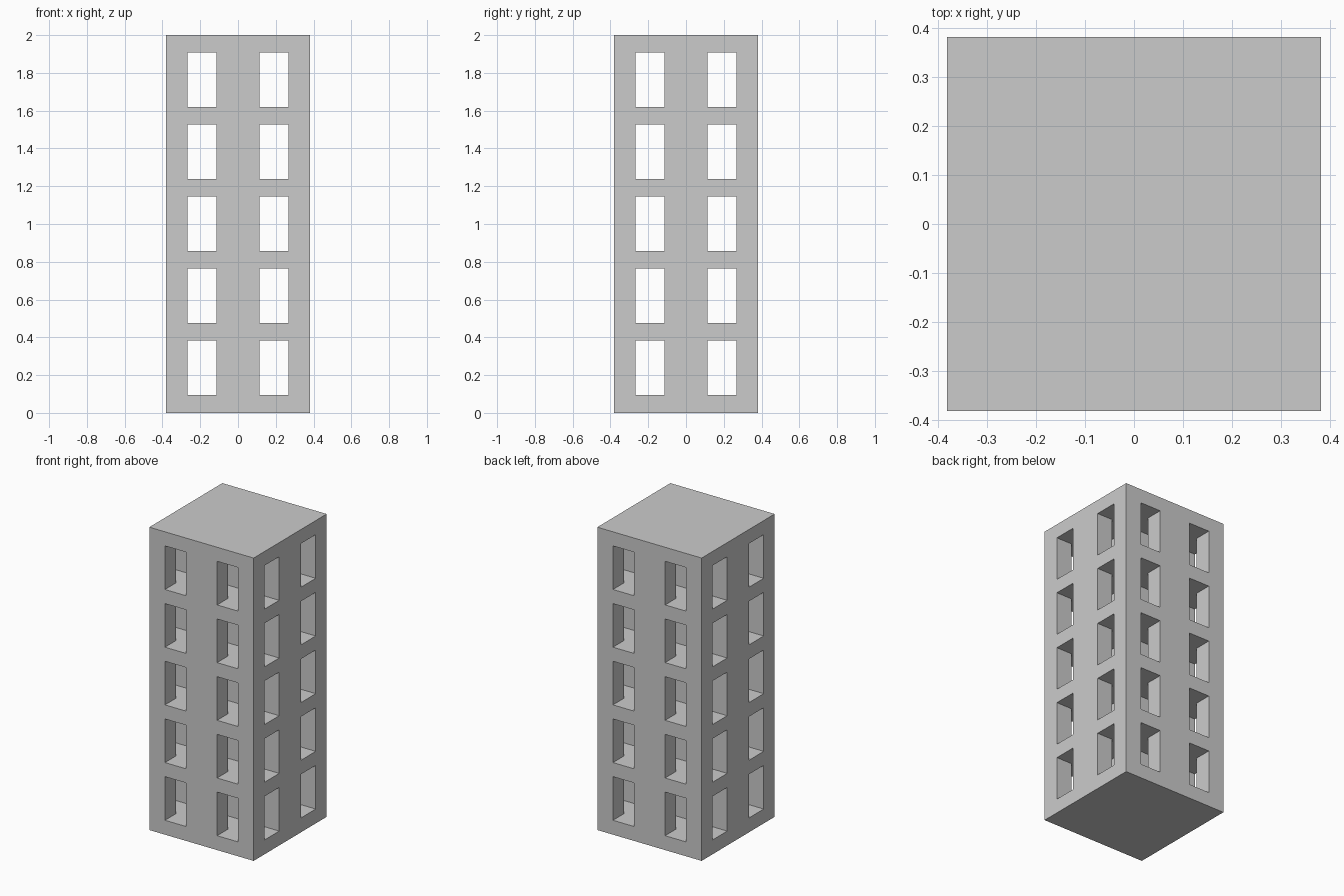
import bpy, bmesh

if "Cube" in bpy.data.objects:
    bpy.data.objects.remove(bpy.data.objects["Cube"])

BAY = 0.381                     # bay width and storey height
HALF = BAY                      # half the tower width
A, B = 0.3 * BAY, 0.7 * BAY     # window edges measured from the centre
SILL, OPENING, FLOORS = 0.095, 0.288, 5


def make_object(name, bm):
    bmesh.ops.recalc_face_normals(bm, faces=bm.faces)
    mesh = bpy.data.meshes.new(name)
    bm.to_mesh(mesh)
    bm.free()
    obj = bpy.data.objects.new(name, mesh)
    bpy.context.collection.objects.link(obj)
    return obj


# Solid tower block
bm = bmesh.new()
bmesh.ops.create_cube(bm, size=1)
for v in bm.verts:
    v.co = (v.co.x * 2 * HALF, v.co.y * 2 * HALF, (v.co.z + 0.5) * 2)
tower = make_object("tower_block", bm)

# One storey of crossing window tunnels: a hash-shaped profile, extruded up
bm = bmesh.new()
lines = [-0.5, -B, -A, A, B, 0.5]
grid = [[bm.verts.new((x, y, SILL)) for y in lines] for x in lines]
for i in range(5):
    for j in range(5):
        if i in (1, 3) or j in (1, 3):
            bm.faces.new((grid[i][j], grid[i + 1][j],
                          grid[i + 1][j + 1], grid[i][j + 1]))
bmesh.ops.delete(bm, geom=[v for v in bm.verts if not v.link_faces], context='VERTS')
new = bmesh.ops.extrude_face_region(bm, geom=bm.faces[:])["geom"]
bmesh.ops.translate(bm, vec=(0, 0, OPENING),
                    verts=[g for g in new if isinstance(g, bmesh.types.BMVert)])
cutter = make_object("window_cutter", bm)
cutter.hide_render = True
cutter.display_type = 'WIRE'

# Repeat the tunnels on every storey
array = cutter.modifiers.new("storeys", 'ARRAY')
array.count = FLOORS
array.use_relative_offset = False
array.use_constant_offset = True
array.constant_offset_displace = (0, 0, BAY)

# Cut the windows through the tower
cut = tower.modifiers.new("windows", 'BOOLEAN')
cut.operation = 'DIFFERENCE'
cut.solver = 'EXACT'
cut.object = cutter
